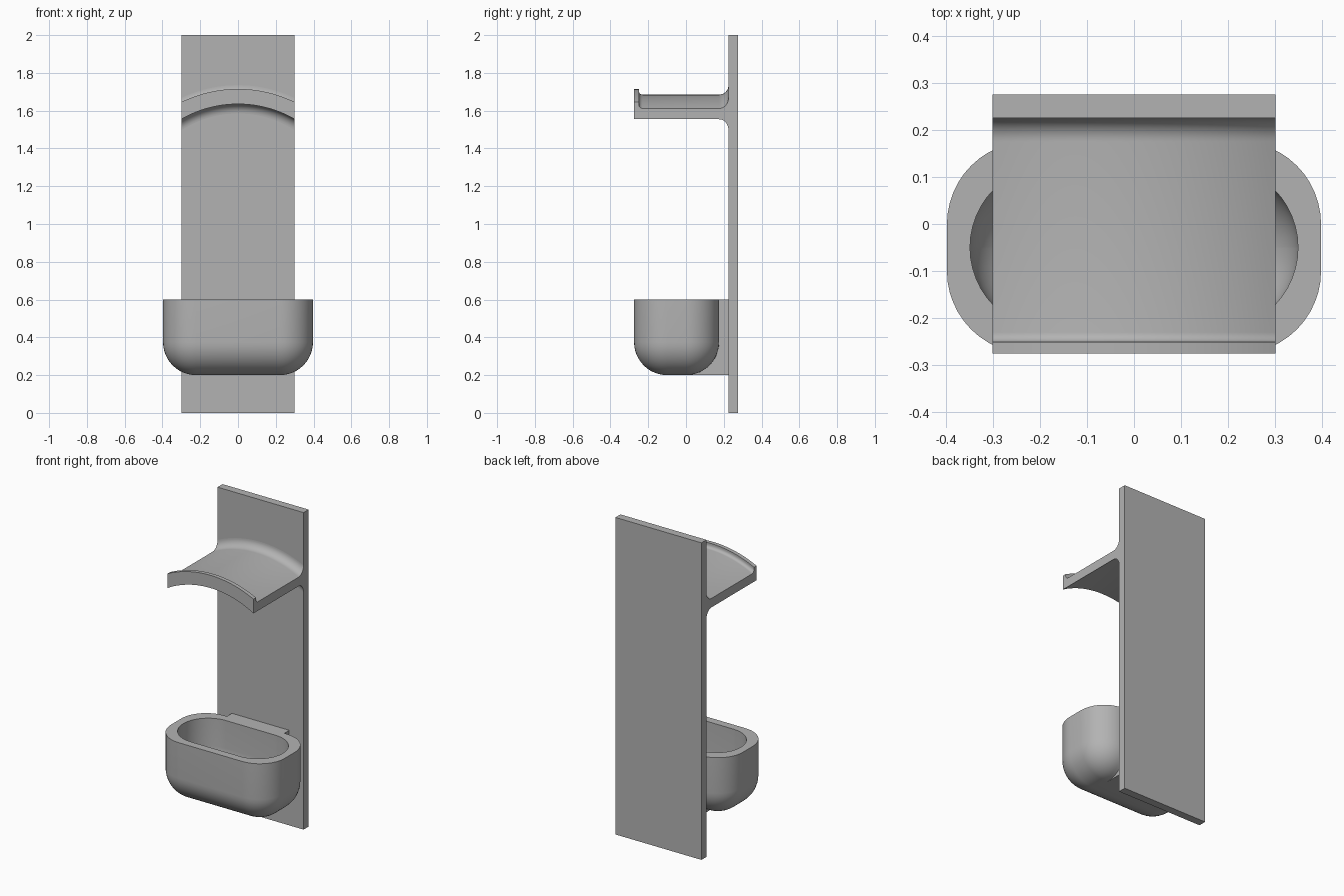
import bpy, bmesh
from math import sin, cos, pi, sqrt, radians

cube = bpy.data.objects.get("Cube")
if cube:
    bpy.data.objects.remove(cube, do_unlink=True)

grey = bpy.data.materials.new("plain grey")
grey.use_nodes = True
colour = (0.45, 0.45, 0.45, 1)
grey.diffuse_color = colour
grey.node_tree.nodes["Principled BSDF"].inputs["Base Color"].default_value = colour


def arc(cy, cz, r, start, end, steps=10):
    """Points on an arc, angles in degrees."""
    angles = [radians(start + (end - start) * i / steps) for i in range(steps + 1)]
    return [(cy + r * cos(a), cz + r * sin(a)) for a in angles]


def loft(name, rings, smooth=True):
    """Skin closed rings of equal length and cap both ends."""
    bm = bmesh.new()
    rows = [[bm.verts.new(p) for p in ring] for ring in rings]
    n = len(rows[0])
    for a, b in zip(rows, rows[1:]):
        for i in range(n):
            j = (i + 1) % n
            bm.faces.new((a[i], a[j], b[j], b[i]))
    bm.faces.new(rows[0][::-1])
    bm.faces.new(rows[-1])
    bmesh.ops.remove_doubles(bm, verts=bm.verts, dist=0.0002)
    bmesh.ops.recalc_face_normals(bm, faces=bm.faces)
    mesh = bpy.data.meshes.new(name)
    bm.to_mesh(mesh)
    bm.free()
    mesh.materials.append(grey)
    obj = bpy.data.objects.new(name, mesh)
    bpy.context.collection.objects.link(obj)
    if smooth:
        bpy.ops.object.select_all(action='DESELECT')
        obj.select_set(True)
        bpy.context.view_layer.objects.active = obj
        bpy.ops.object.shade_smooth_by_angle(angle=radians(35))
    return obj


def rounded_ring(hx, hy, r, z, cy=-0.05):
    """Horizontal rounded rectangle."""
    ring = []
    for k, (sx, sy) in enumerate([(1, 1), (-1, 1), (-1, -1), (1, -1)]):
        corner = arc(sx * (hx - r), cy + sy * (hy - r), r, 90 * k, 90 * k + 90, 12)
        ring += [(x, y, z) for x, y in corner]
    return ring


def bowl_rings(hx, hy, r, bottom, top):
    """Rings from a rounded base up to a flat rim."""
    rings = []
    for i in range(13):
        a = pi / 2 * i / 12
        d = r * (1 - sin(a))
        rings.append(rounded_ring(hx - d, hy - d, r - d, bottom + r * (1 - cos(a))))
    return rings + [rounded_ring(hx, hy, r, top)]


# Back plate
plate = [(0.225, 0), (0.275, 0), (0.275, 2), (0.225, 2)]
loft("back_plate", [[(x, y, z) for y, z in plate] for x in (-0.3, 0.3)], smooth=False)

# Arched shelf with front lip and filleted root
profile = [(-0.275, 0.6)]
profile += arc(0.175, 0.55, 0.05, 90, 0)
profile += [(0.23, 0.55), (0.23, 0.7)]
profile += arc(0.175, 0.7, 0.05, 0, -90)
profile += arc(-0.23, 0.67, 0.02, 270, 180, 6)
profile += [(-0.25, 0.68), (-0.275, 0.68)]
stations = [-0.3 + 0.6 * i / 32 for i in range(33)]
loft("arched_shelf", [[(x, y, 1.035 + sqrt(r * r - x * x)) for y, r in profile]
                      for x in stations])

# Cup: outer skin up, inner skin back down
outer = bowl_rings(0.397, 0.225, 0.175, 0.2, 0.6)
inner = bowl_rings(0.348, 0.175, 0.1745, 0.25, 0.6)
loft("cup", outer + inner[::-1])

# Block joining the cup to the plate
block = [(0.23, 0.2), (0.23, 0.6), (0.172, 0.6)] + arc(0, 0.375, 0.172, 0, -90)
block += [(0, 0.2)]
loft("cup_mount", [[(x, y, z) for y, z in block] for x in (-0.2, 0.2)], smooth=False)
